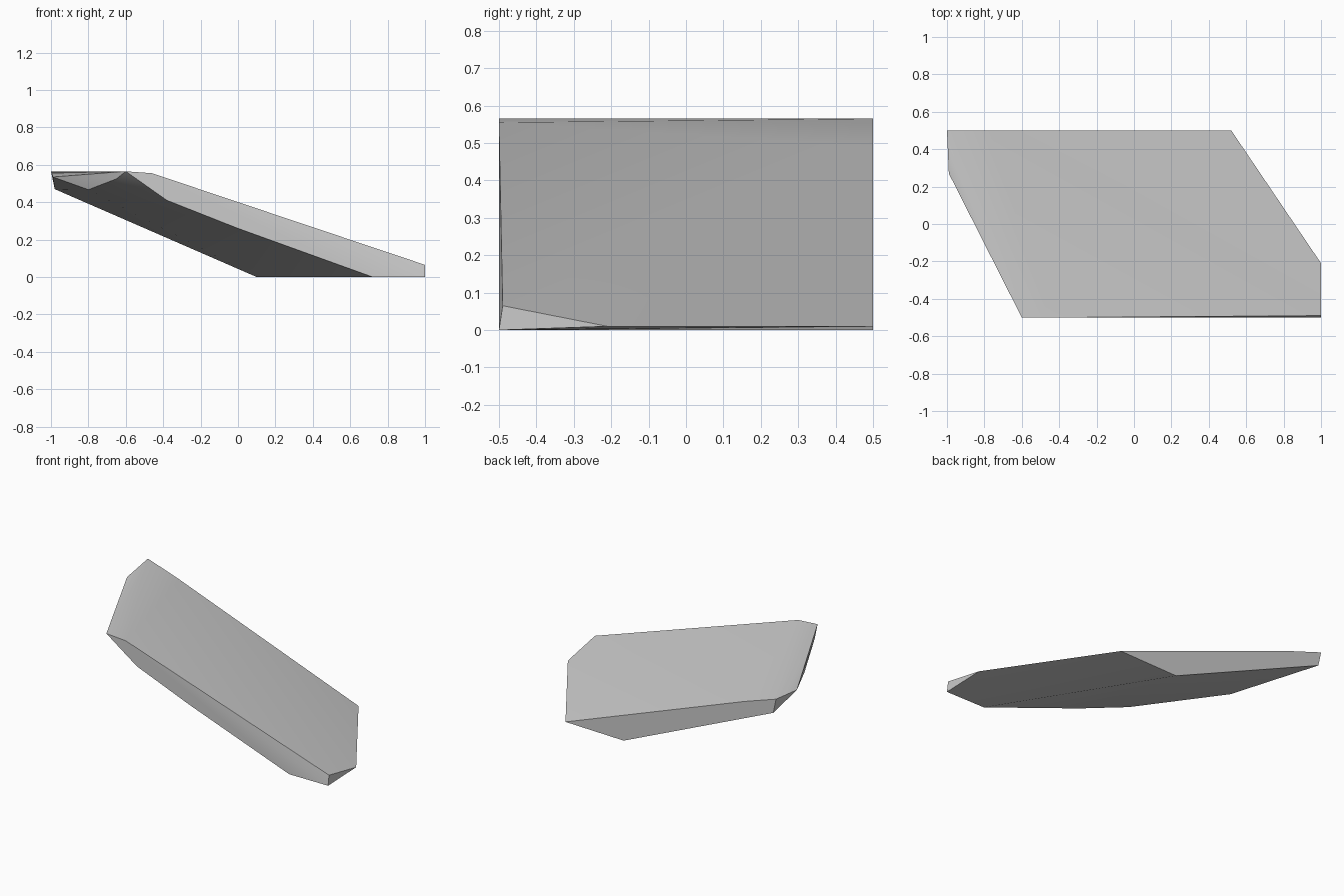
import bpy
import bmesh
from mathutils import Vector

# Remove only the default cube
default_cube = bpy.data.objects.get("Cube")
if default_cube:
    bpy.data.objects.remove(default_cube, do_unlink=True)


def flat_material(name, color):
    material = bpy.data.materials.new(name)
    material.use_nodes = True
    material.diffuse_color = color
    shader = material.node_tree.nodes["Principled BSDF"]
    shader.inputs["Base Color"].default_value = color
    return material


def side_profile(y, outline):
    """Place an x, z outline on a plane of constant y."""
    return [Vector((x, y, z)) for x, z in outline]


def convex_part(name, points, material):
    """Stretch a convex skin over the given corner points."""
    bm = bmesh.new()
    for point in points:
        bm.verts.new(point)
    hull = bmesh.ops.convex_hull(bm, input=list(bm.verts))
    leftovers = set(hull["geom_interior"]) | set(hull["geom_unused"])
    loose = [item for item in leftovers
             if isinstance(item, bmesh.types.BMVert) and item.is_valid]
    bmesh.ops.delete(bm, geom=loose, context='VERTS')
    bmesh.ops.recalc_face_normals(bm, faces=list(bm.faces))
    mesh = bpy.data.meshes.new(name)
    bm.to_mesh(mesh)
    bm.free()
    mesh.materials.append(material)
    part = bpy.data.objects.new(name, mesh)
    bpy.context.collection.objects.link(part)
    return part


# Front wall: rounded high end, long slope down to a blunt tip
front_wall = side_profile(-0.5, [
    (-0.6, 0.565), (-0.46, 0.555), (1.0, 0.0),
    (0.72, 0.0), (0.0, 0.26), (-0.38, 0.41),
])

# Back wall: thin wedge
back_wall = side_profile(0.5, [
    (-1.0, 0.565), (-0.775, 0.49), (0.52, 0.01),
    (0.1, 0.0), (-0.98, 0.47),
])

# Blunt low end
low_end = [Vector((1.0, -0.49, 0.065)), Vector((1.0, -0.21, 0.01))]

# Bevelled corners of the slanted high end
high_end = [
    Vector((-0.65, -0.4, 0.525)),
    Vector((-0.99, 0.27, 0.535)),
    Vector((-0.8, -0.08, 0.467)),
]

stone_grey = flat_material("stone grey", (0.6, 0.6, 0.6, 1.0))
slab = convex_part("stone_slab", front_wall + back_wall + low_end + high_end,
                   stone_grey)

# Smooth the gentle bends and keep the hard edges
bpy.ops.object.select_all(action='DESELECT')
slab.select_set(True)
bpy.context.view_layer.objects.active = slab
bpy.ops.object.shade_smooth_by_angle(angle=0.52)
